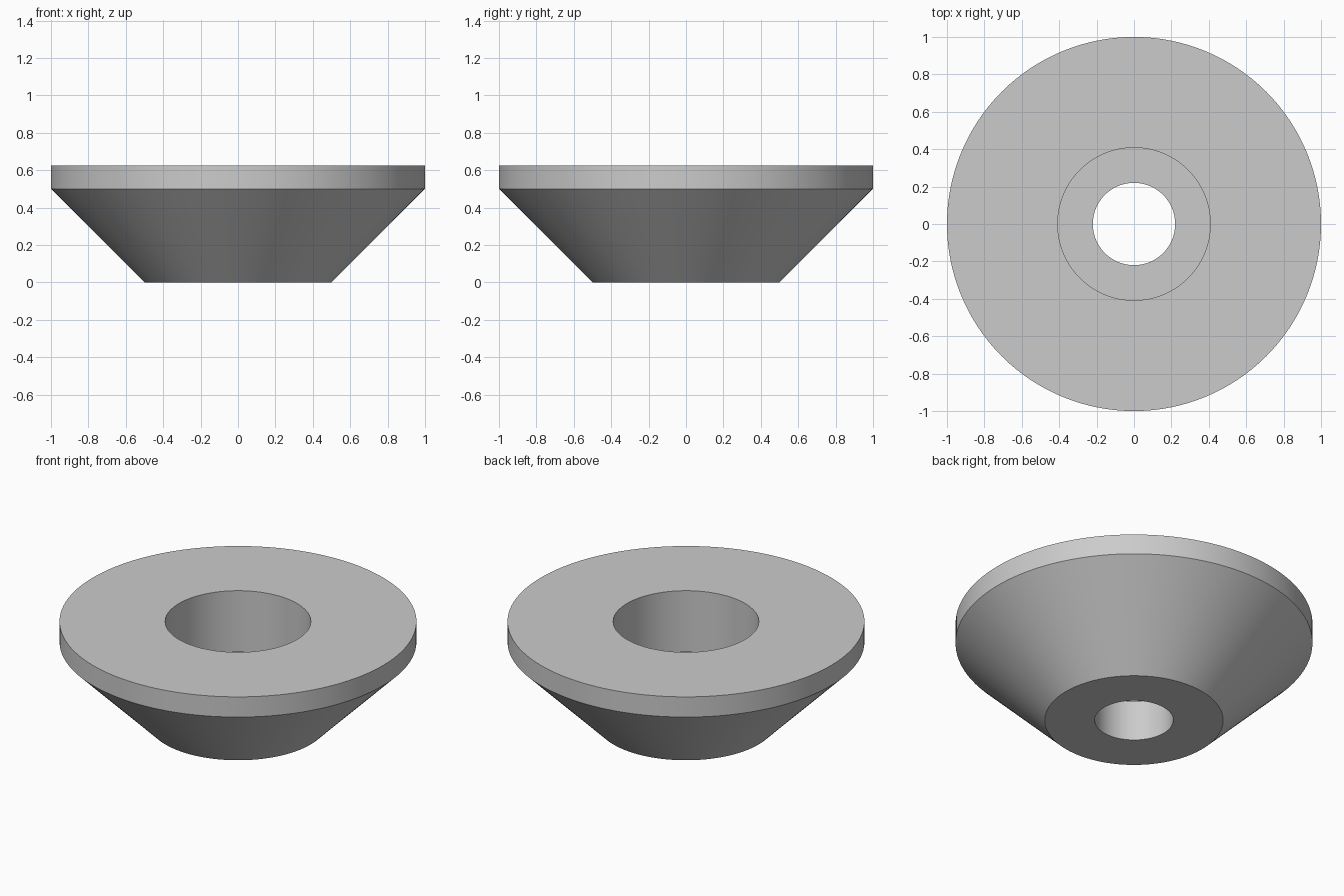
import bpy
import bmesh
import math

if "Cube" in bpy.data.objects:
    bpy.data.objects.remove(bpy.data.objects["Cube"], do_unlink=True)

# Plain grey material
grey = bpy.data.materials.new("grey")
grey.use_nodes = True
colour = (0.6, 0.6, 0.6, 1.0)
grey.diffuse_color = colour
grey.node_tree.nodes["Principled BSDF"].inputs["Base Color"].default_value = colour

# Key dimensions
RIM_R, BASE_R, BORE_R, HOLE_R = 1.0, 0.5, 0.408, 0.22
TOP_Z, RIM_Z, LEDGE_Z = 0.625, 0.5, 0.248
SEGMENTS = 128


def lathe(name, profile, material):
    """Revolve a closed (radius, height) profile around the z axis."""
    bm = bmesh.new()
    verts = [bm.verts.new((r, 0, z)) for r, z in profile]
    edges = [bm.edges.new((v, verts[(i + 1) % len(verts)]))
             for i, v in enumerate(verts)]
    bmesh.ops.spin(bm, geom=verts + edges, cent=(0, 0, 0), axis=(0, 0, 1),
                   angle=math.tau, steps=SEGMENTS, use_duplicate=False)
    bmesh.ops.remove_doubles(bm, verts=bm.verts, dist=0.0001)
    bmesh.ops.recalc_face_normals(bm, faces=bm.faces)
    mesh = bpy.data.meshes.new(name)
    bm.to_mesh(mesh)
    bm.free()
    mesh.materials.append(material)
    obj = bpy.data.objects.new(name, mesh)
    bpy.context.collection.objects.link(obj)
    return obj


# Conical washer with a straight rim, a wide upper bore and a narrow through hole
washer = lathe("conical_washer", [
    (HOLE_R, 0), (BASE_R, 0), (RIM_R, RIM_Z), (RIM_R, TOP_Z),
    (BORE_R, TOP_Z), (BORE_R, LEDGE_Z), (HOLE_R, LEDGE_Z),
], grey)

bpy.ops.object.select_all(action="DESELECT")
washer.select_set(True)
bpy.context.view_layer.objects.active = washer
bpy.ops.object.shade_smooth_by_angle(angle=math.radians(30))
